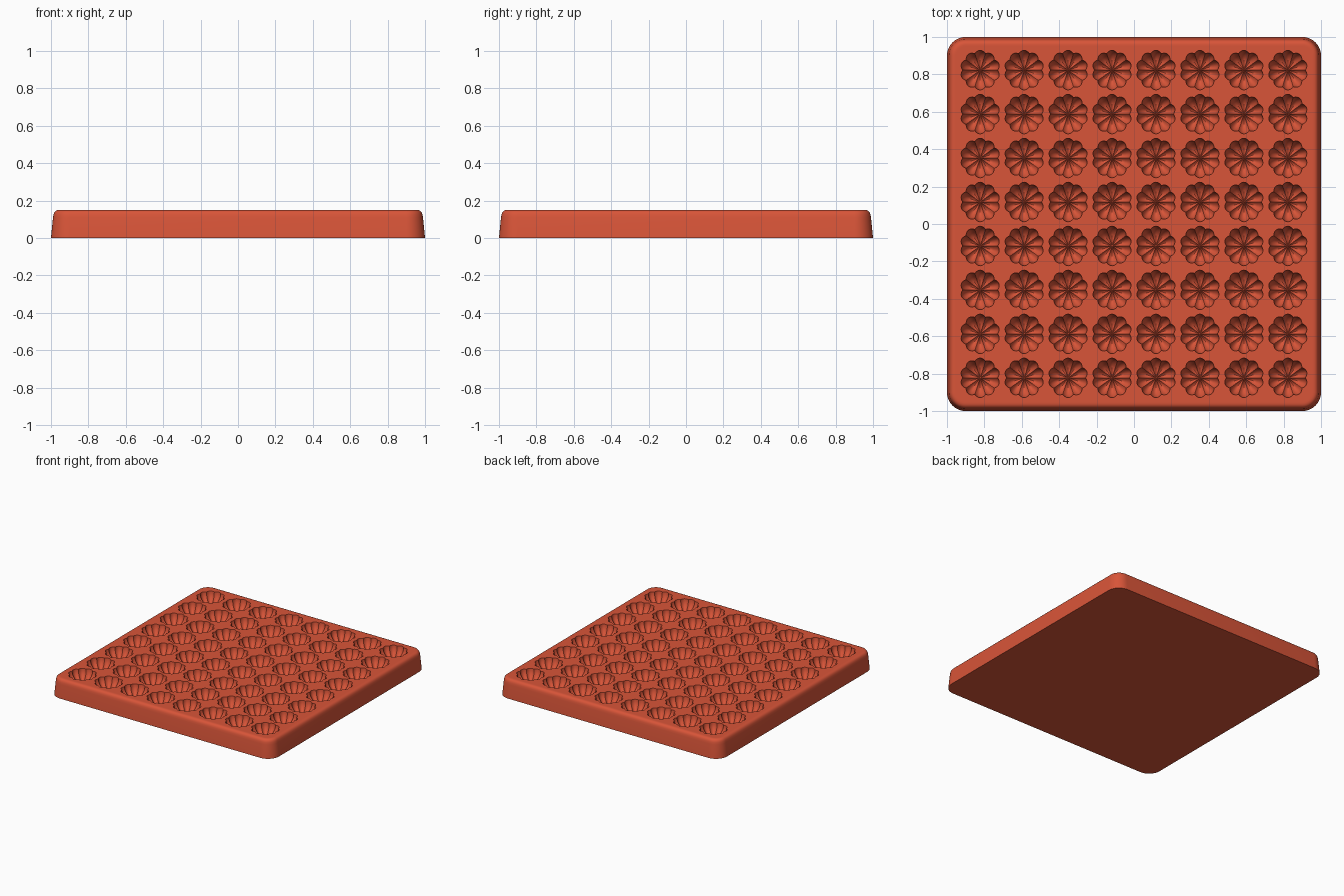
import bpy, bmesh
from math import sin, cos, pi, radians, exp

cube = bpy.data.objects.get("Cube")
if cube:
    bpy.data.objects.remove(cube, do_unlink=True)

# One terracotta red silicone colour
mat = bpy.data.materials.new("terracotta_red")
mat.use_nodes = True
COLOUR = (0.69, 0.09, 0.04, 1)
mat.diffuse_color = COLOUR
mat.node_tree.nodes["Principled BSDF"].inputs["Base Color"].default_value = COLOUR

HEIGHT = 0.15
COUNT, PITCH = 8, 0.235
RADIUS, DEPTH = 0.106, 0.095
LOBES, STEPS, RINGS = 10, 6, 9


def bridge(bm, lower, upper):
    n = len(lower)
    for i in range(n):
        j = (i + 1) % n
        bm.faces.new((lower[i], lower[j], upper[j], upper[i]))


def finish(bm, name):
    bmesh.ops.recalc_face_normals(bm, faces=bm.faces)
    mesh = bpy.data.meshes.new(name)
    bm.to_mesh(mesh)
    bm.free()
    mesh.materials.append(mat)
    obj = bpy.data.objects.new(name, mesh)
    bpy.context.collection.objects.link(obj)
    return obj


def rounded_square(bm, half, radius, z, steps=10):
    ring = []
    for corner in range(4):
        start = corner * pi / 2
        sx = 1 if corner in (0, 3) else -1
        sy = 1 if corner < 2 else -1
        for k in range(steps + 1):
            a = start + k / steps * pi / 2
            ring.append(bm.verts.new((sx * (half - radius) + radius * cos(a),
                                      sy * (half - radius) + radius * sin(a), z)))
    return ring


def make_tray():
    # Tapered slab with a softly rounded top edge
    bm = bmesh.new()
    profile = [(1, 0), (0.989, 0.11), (0.986, 0.126), (0.982, 0.137),
               (0.975, 0.145), (0.966, 0.149), (0.957, HEIGHT), (0.948, HEIGHT)]
    rings = [rounded_square(bm, h, h - 0.9, z) for h, z in profile]
    for low, high in zip(rings, rings[1:]):
        bridge(bm, low, high)
    bm.faces.new(rings[0])
    bm.faces.new(rings[-1])
    return finish(bm, "mould_tray")


def add_pumpkin(bm, cx, cy):
    # Lobed bowl with a raised centre, closed above the tray top
    n = LOBES * STEPS

    def ring(r, z, pinch):
        verts = []
        for i in range(n):
            a = 2 * pi * i / n
            s = 1 - pinch * (1 - abs(sin(LOBES * a / 2)))
            verts.append(bm.verts.new((cx + r * s * cos(a), cy + r * s * sin(a),
                                       HEIGHT + (z * s if z < 0 else z))))
        return verts

    def floor(r, drop):
        return -drop + 0.028 * exp(-(r / 0.03) ** 2)

    rings = [ring(RADIUS, 0.03, 0.12), ring(RADIUS, 0, 0.12)]
    for k in range(1, RINGS):
        a = k / RINGS * pi / 2
        r = RADIUS * cos(a)
        rings.append(ring(r, floor(r, DEPTH * sin(a)), 0.12))
    for high, low in zip(rings, rings[1:]):
        bridge(bm, high, low)
    bm.faces.new(rings[0])
    pole = bm.verts.new((cx, cy, HEIGHT + floor(0, DEPTH)))
    last = rings[-1]
    for i in range(n):
        bm.faces.new((last[i], last[(i + 1) % n], pole))


tray = make_tray()

# Grid of pumpkin shapes pressed into the slab
bm = bmesh.new()
offset = (COUNT - 1) / 2
for row in range(COUNT):
    for col in range(COUNT):
        add_pumpkin(bm, (col - offset) * PITCH, (row - offset) * PITCH)
cutter = finish(bm, "pumpkin_cutter")
cutter.hide_render = True

cut = tray.modifiers.new("cavities", 'BOOLEAN')
cut.operation = 'DIFFERENCE'
cut.solver = 'EXACT'
cut.object = cutter

bpy.ops.object.select_all(action='DESELECT')
bpy.context.view_layer.objects.active = tray
tray.select_set(True)
bpy.ops.object.modifier_apply(modifier=cut.name)
bpy.data.objects.remove(cutter, do_unlink=True)
bpy.ops.object.shade_smooth_by_angle(angle=radians(30))
